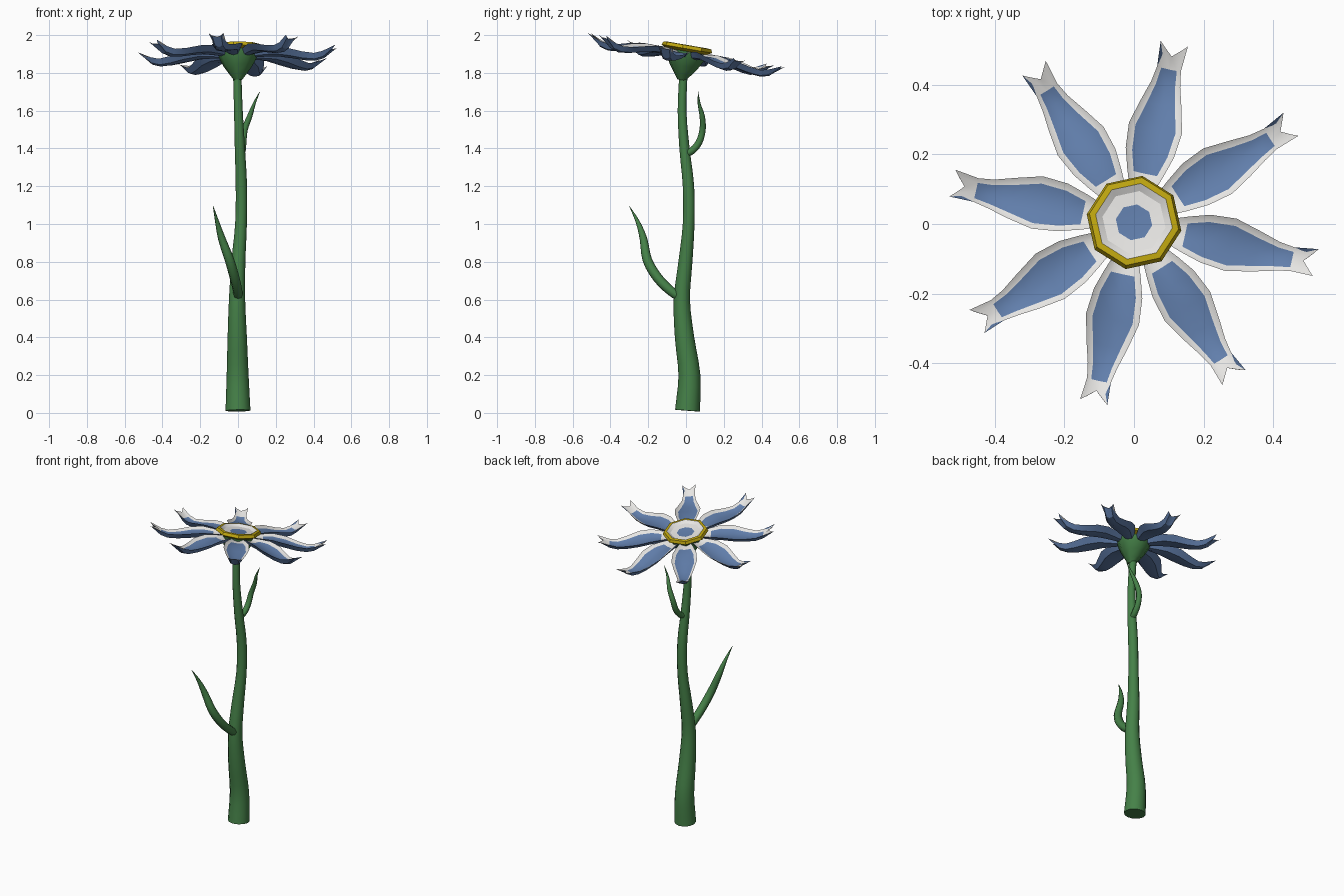
import bpy, bmesh, math
from mathutils import Vector, Matrix

if "Cube" in bpy.data.objects:
    bpy.data.objects.remove(bpy.data.objects["Cube"])


def material(name, rgb):
    m = bpy.data.materials.new(name)
    m.diffuse_color = (*rgb, 1)
    m.use_nodes = True
    m.node_tree.nodes["Principled BSDF"].inputs["Base Color"].default_value = m.diffuse_color
    return m


GREEN = material("stem green", (0.06, 0.22, 0.065))
BLUE = material("petal blue", (0.12, 0.21, 0.41))
WHITE = material("petal white", (0.85, 0.84, 0.82))
GOLD = material("rim gold", (0.52, 0.38, 0.005))

HEAD = Matrix.Translation((0, 0.003, 1.92)) @ Matrix.Rotation(-0.17, 4, 'X')


def finish(name, bm, mats, angle, matrix=None):
    bmesh.ops.recalc_face_normals(bm, faces=bm.faces)
    if matrix is not None:
        bm.transform(matrix)
    mesh = bpy.data.meshes.new(name)
    bm.to_mesh(mesh)
    bm.free()
    for m in mats:
        mesh.materials.append(m)
    ob = bpy.data.objects.new(name, mesh)
    bpy.context.collection.objects.link(ob)
    bpy.ops.object.select_all(action='DESELECT')
    ob.select_set(True)
    bpy.context.view_layer.objects.active = ob
    bpy.ops.object.shade_smooth_by_angle(angle=math.radians(angle))
    return ob


def bridge(bm, a, b, index=0):
    n = len(a)
    for i in range(n):
        f = bm.faces.new((a[i], a[(i + 1) % n], b[(i + 1) % n], b[i]))
        f.material_index = index[i] if isinstance(index, list) else index


def smooth_path(pts, steps):
    """Catmull-Rom through points given as (x, y, z, radius)."""
    p = [Vector(q) for q in pts]
    p = [p[0] * 2 - p[1]] + p + [p[-1] * 2 - p[-2]]
    out = []
    for i in range(1, len(p) - 2):
        a, b, c, d = p[i - 1:i + 3]
        for s in range(steps):
            t = s / steps
            out.append(0.5 * (2 * b + (c - a) * t + (2 * a - 5 * b + 4 * c - d) * t * t
                              + (3 * b - a - 3 * c + d) * t ** 3))
    return out + [p[-2]]


def tube(name, pts, sides, steps):
    """Tapered tube swept along a smooth path."""
    bm = bmesh.new()
    path = smooth_path(pts, steps)
    rings = []
    for i, q in enumerate(path):
        t = (path[min(i + 1, len(path) - 1)] - path[max(i - 1, 0)]).to_3d()
        t = Vector(t[:3]).normalized()
        u = (Vector((1, 0, 0)) - t * t.x).normalized()
        v = t.cross(u)
        ring = []
        for k in range(sides):
            a = math.tau * k / sides
            ring.append(bm.verts.new(Vector(q[:3]) + (u * math.cos(a) + v * math.sin(a)) * max(q[3], 0.001)))
        rings.append(ring)
    for a, b in zip(rings, rings[1:]):
        bridge(bm, a, b)
    bm.faces.new(rings[0])
    bm.faces.new(rings[-1])
    return finish(name, bm, [GREEN], 50)


def lathe(name, profile, sides, turn, mats, bands, angle):
    """Revolved profile of (radius, z), one material index per band."""
    bm = bmesh.new()
    rings = []
    for r, z in profile:
        rings.append([bm.verts.new((r * math.cos(turn + math.tau * k / sides),
                                    r * math.sin(turn + math.tau * k / sides), z))
                      for k in range(sides)])
    for a, b, m in zip(rings, rings[1:], bands):
        bridge(bm, a, b, m)
    bm.faces.new(rings[-1]).material_index = bands[-1]
    bm.faces.new(rings[0]).material_index = bands[0]
    return finish(name, bm, mats, angle, HEAD)


# Stem and its two curling leaves
tube("stem", [(0, 0.008, 0.012, 0.066), (-0.002, 0.018, 0.2, 0.058),
              (-0.004, -0.008, 0.4, 0.051), (-0.005, -0.022, 0.6, 0.043),
              (0.002, -0.003, 0.8, 0.037), (0.016, 0.014, 1.0, 0.031),
              (0.018, 0.013, 1.2, 0.03), (0.01, -0.008, 1.4, 0.027),
              (0.002, -0.021, 1.6, 0.023), (-0.004, -0.014, 1.79, 0.022)], 12, 3)
tube("lower_leaf", [(0.0, -0.025, 0.61, 0.024), (-0.002, -0.08, 0.645, 0.025),
                    (-0.018, -0.15, 0.715, 0.026), (-0.045, -0.205, 0.81, 0.025),
                    (-0.085, -0.225, 0.92, 0.02), (-0.11, -0.255, 1.01, 0.011),
                    (-0.132, -0.3, 1.095, 0.001)], 8, 3)
tube("upper_leaf", [(0.012, -0.005, 1.37, 0.02), (0.022, 0.035, 1.39, 0.019),
                    (0.027, 0.07, 1.435, 0.018), (0.035, 0.088, 1.5, 0.0165),
                    (0.062, 0.086, 1.57, 0.014), (0.085, 0.07, 1.635, 0.008),
                    (0.115, 0.064, 1.7, 0.001)], 8, 3)

# Green cup under the flower
TURN = math.radians(-10)
lathe("flower_cup", [(0.022, -0.16), (0.045, -0.13), (0.078, -0.085), (0.105, -0.035), (0.112, -0.005)],
      8, TURN, [GREEN], [0] * 4, 50)

# Eight-sided centre: gold rim, white bowl, blue middle
lathe("flower_centre", [(0.112, -0.006), (0.138, 0.008), (0.13, 0.026), (0.112, 0.028),
                        (0.092, 0.014), (0.053, 0.011), (0.025, 0.009)],
      8, TURN, [GOLD, WHITE, BLUE], [0, 0, 0, 1, 1, 2], 30)

# Petals: stations of (distance, half width, height)
STATIONS = [(0.085, 0.03, -0.018), (0.15, 0.053, -0.016), (0.21, 0.071, -0.016),
            (0.285, 0.078, -0.028), (0.36, 0.06, -0.043), (0.42, 0.043, -0.048),
            (0.465, 0.035, -0.036), (0.535, 0.04, -0.008)]


def petal(name, angle):
    bm = bmesh.new()
    rings = []
    last = len(STATIONS) - 1
    for i, (r, w, z) in enumerate(STATIONS):
        inner = w - min(0.019, 0.35 * w)
        lift = 0.014 * w / 0.078 + 0.003
        thick = 0.004 if i == last else 0.024
        notch = 0.036 if i == last else 0
        # rim, inner edge, middle, inner edge, rim, then the underside
        section = [(-w, lift), (-inner, 0.001), (0, -0.003), (inner, 0.001), (w, lift),
                   (0.6 * w, -thick * 0.75), (0, -thick), (-0.6 * w, -thick * 0.75)]
        rings.append([bm.verts.new((r - notch * (1 - abs(y) / w), y, z + h)) for y, h in section])
    for i in range(last):
        white_end = i in (0, last - 1)
        top = [1, 1, 1, 1] if white_end else [1, 0, 0, 1]
        bridge(bm, rings[i], rings[i + 1], top + [0] * 4)
    # end caps split down the middle, so that the notch stays clean
    for ring in (rings[0], rings[-1]):
        for a, b, c, d in ((0, 1, 7, 7), (1, 2, 6, 7), (2, 3, 5, 6), (3, 4, 5, 5)):
            f = bm.faces.new([ring[k] for k in dict.fromkeys((a, b, c, d))])
            f.material_index = 1
    return finish(name, bm, [BLUE, WHITE], 40, HEAD @ Matrix.Rotation(angle, 4, 'Z'))


for k in range(8):
    petal(f"petal_{k + 1}", math.radians(32.5 + 45 * k))
